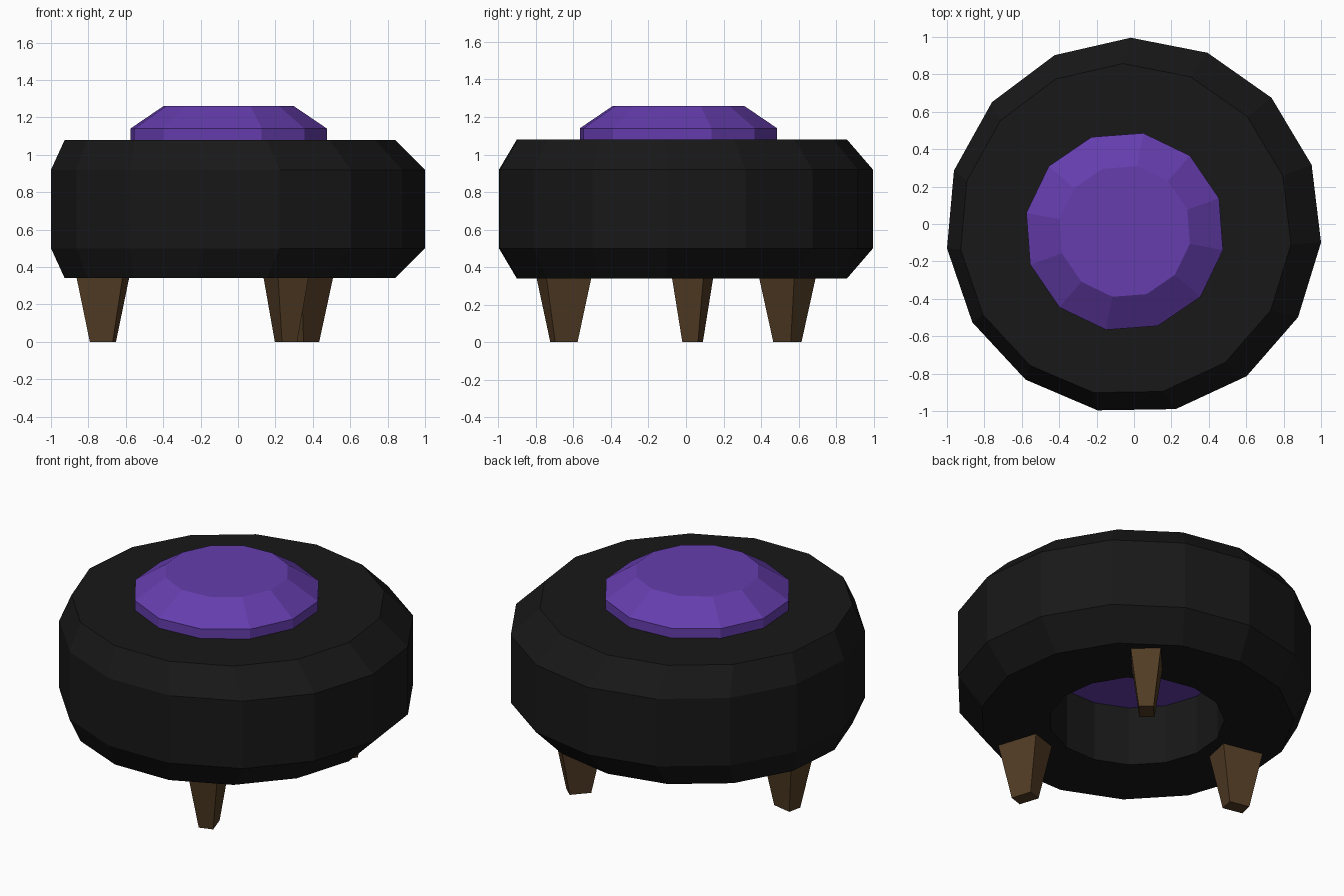
import bpy
from math import sin, cos, pi, radians

if "Cube" in bpy.data.objects:
    bpy.data.objects.remove(bpy.data.objects["Cube"])


def material(name, rgb):
    m = bpy.data.materials.new(name)
    m.diffuse_color = (*rgb, 1)
    m.use_nodes = True
    m.node_tree.nodes["Principled BSDF"].inputs["Base Color"].default_value = m.diffuse_color
    return m


def make_object(name, verts, faces, mat):
    mesh = bpy.data.meshes.new(name)
    mesh.from_pydata(verts, [], faces)
    mesh.materials.append(mat)
    mesh.update()
    obj = bpy.data.objects.new(name, mesh)
    bpy.context.collection.objects.link(obj)
    return obj


def ring(center, radius, z, sides, start):
    return [(center[0] + radius * cos(radians(start) + 2 * pi * i / sides),
             center[1] + radius * sin(radians(start) + 2 * pi * i / sides), z)
            for i in range(sides)]


def loft(name, rings, mat, closed_loop=False):
    """Skin stacked rings; either cap the ends or join last ring to first."""
    n, count = len(rings[0]), len(rings)
    verts = [v for r in rings for v in r]
    faces = []
    for k in range(count if closed_loop else count - 1):
        a, b = k * n, (k + 1) % count * n
        faces += [(a + i, a + (i + 1) % n, b + (i + 1) % n, b + i) for i in range(n)]
    if not closed_loop:
        faces.append(tuple(reversed(range(n))))
        faces.append(tuple(range((count - 1) * n, count * n)))
    return make_object(name, verts, faces, mat)


rubber = material("rubber", (0.009, 0.009, 0.009))
fabric = material("purple_fabric", (0.13, 0.047, 0.42))
wood = material("wood", (0.085, 0.046, 0.018))

# Tyre body: chamfered ring whose rims sit slightly off the tread centre
TREAD, RIM = (-0.0015, -0.0095), (-0.045, -0.03)
profile = [(RIM, 0.495, 0.34), (RIM, 0.888, 0.34), (TREAD, 1.0055, 0.50),
           (TREAD, 1.0055, 0.92), (RIM, 0.888, 1.08), (RIM, 0.495, 1.08)]
loft("tyre_body", [ring(c, r, z, 15, 90.9) for c, r, z in profile], rubber, True)

# Cushion plugging the hole, with a bevelled top
CUSHION = (-0.05, -0.04)
loft("seat_cushion", [ring(CUSHION, r, z, 12, 79.3)
                      for r, z in ((0.535, 0.71), (0.535, 1.14), (0.355, 1.26))], fabric)

# Three tapered rectangular legs
for k in range(3):
    place, turn = radians(175 + 120 * k), radians(168 + 120 * k)
    cx, cy = -0.035 + 0.69 * cos(place), -0.025 + 0.69 * sin(place)
    sections = []
    for z in (0.0, 0.40):
        s = 1 + z / 0.34
        d, w = 0.0625 * s, 0.0425 * s
        sections.append([(cx + a * d * cos(turn) - b * w * sin(turn),
                          cy + a * d * sin(turn) + b * w * cos(turn), z)
                         for a, b in ((1, 1), (-1, 1), (-1, -1), (1, -1))])
    loft(f"leg_{k + 1}", sections, wood)
